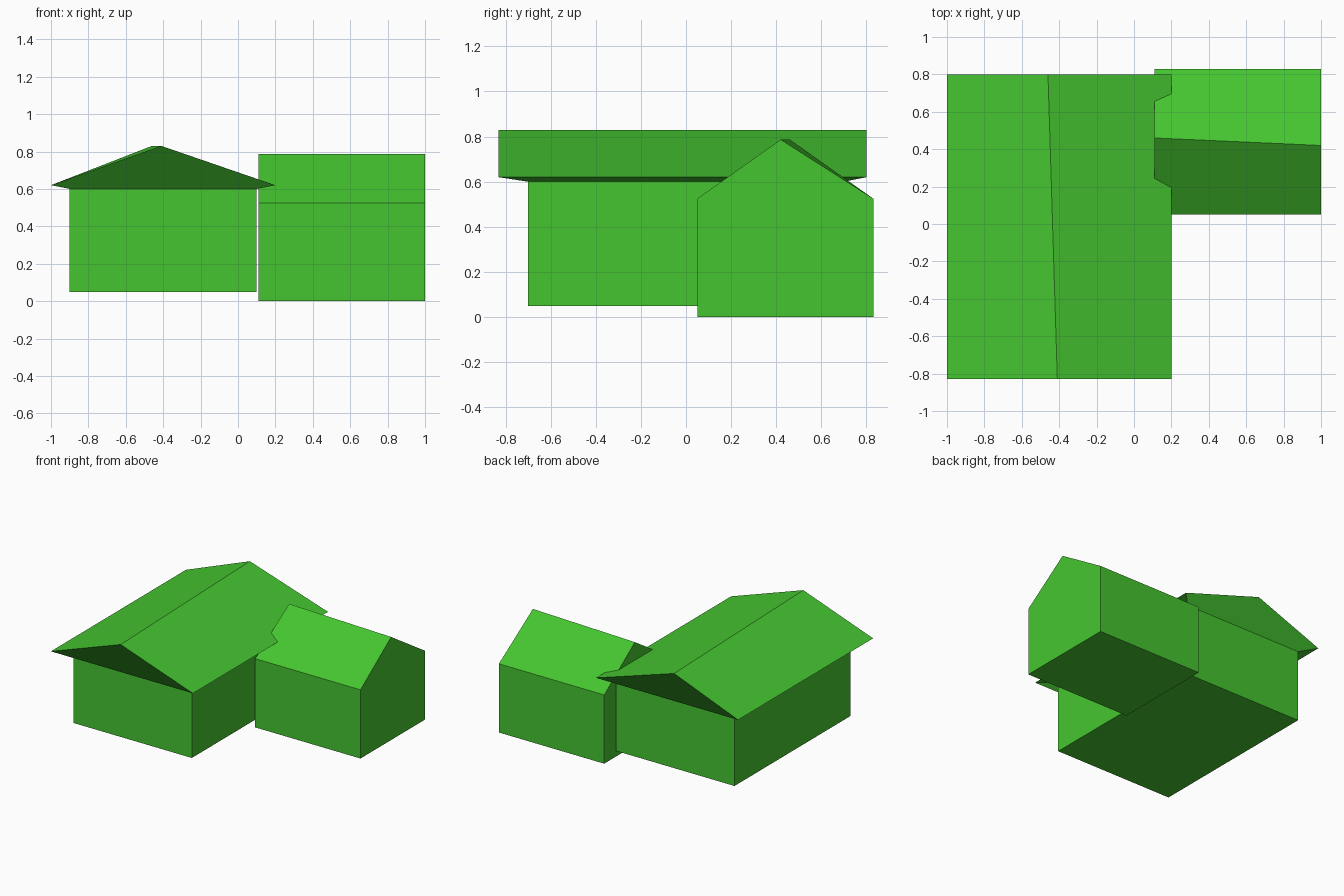
import bpy, bmesh

cube = bpy.data.objects.get("Cube")
if cube:
    bpy.data.objects.remove(cube, do_unlink=True)

green = bpy.data.materials.new("leaf_green")
green.use_nodes = True
colour = (0.06, 0.56, 0.03, 1)
green.diffuse_color = colour
green.node_tree.nodes["Principled BSDF"].inputs["Base Color"].default_value = colour


def rectangle(bm, x0, x1, y0, y1, z):
    """Four corners, counter-clockwise seen from above."""
    return [bm.verts.new((x, y, z)) for x, y in ((x0, y0), (x1, y0), (x1, y1), (x0, y1))]


def band(bm, low, high):
    """Four side faces between two rectangles."""
    for i in range(4):
        j = (i + 1) % 4
        bm.faces.new((low[i], low[j], high[j], high[i]))


def finish(bm, name):
    mesh = bpy.data.meshes.new(name)
    bmesh.ops.recalc_face_normals(bm, faces=bm.faces)
    bm.to_mesh(mesh)
    bm.free()
    mesh.materials.append(green)
    bpy.context.collection.objects.link(bpy.data.objects.new(name, mesh))


# Main building: walls, overhanging eaves and a ridge running front to back
bm = bmesh.new()
base = rectangle(bm, -0.9, 0.1, -0.7, 0.7, 0.05)
top = rectangle(bm, -0.9, 0.1, -0.7, 0.7, 0.6)
eave = rectangle(bm, -1, 0.2, -0.83, 0.8, 0.62)
front = bm.verts.new((-0.41, -0.83, 0.83))
back = bm.verts.new((-0.46, 0.8, 0.83))
bm.faces.new(base[::-1])
band(bm, base, top)
for i, ridge in ((0, front), (2, back)):
    # Each gable end and the soffit below it are one face
    bm.faces.new((ridge, eave[i], top[i], top[i + 1], eave[i + 1]))
for i, a, b in ((1, back, front), (3, front, back)):
    j = (i + 1) % 4
    bm.faces.new((top[i], top[j], eave[j], eave[i]))
    bm.faces.new((eave[i], eave[j], a, b))
finish(bm, "main_building")

# Side building: plain gabled block with its ridge running left to right
bm = bmesh.new()
base = rectangle(bm, 0.11, 1, 0.05, 0.83, 0)
top = rectangle(bm, 0.11, 1, 0.05, 0.83, 0.525)
inner = bm.verts.new((0.11, 0.46, 0.787))
outer = bm.verts.new((1, 0.42, 0.787))
bm.faces.new(base[::-1])
for i, a, b in ((0, outer, inner), (2, inner, outer)):
    j = i + 1
    bm.faces.new((base[i], base[j], top[j], top[i]))
    bm.faces.new((top[i], top[j], a, b))
for i, ridge in ((1, outer), (3, inner)):
    j = (i + 1) % 4
    bm.faces.new((base[i], base[j], top[j], ridge, top[i]))
finish(bm, "side_building")
